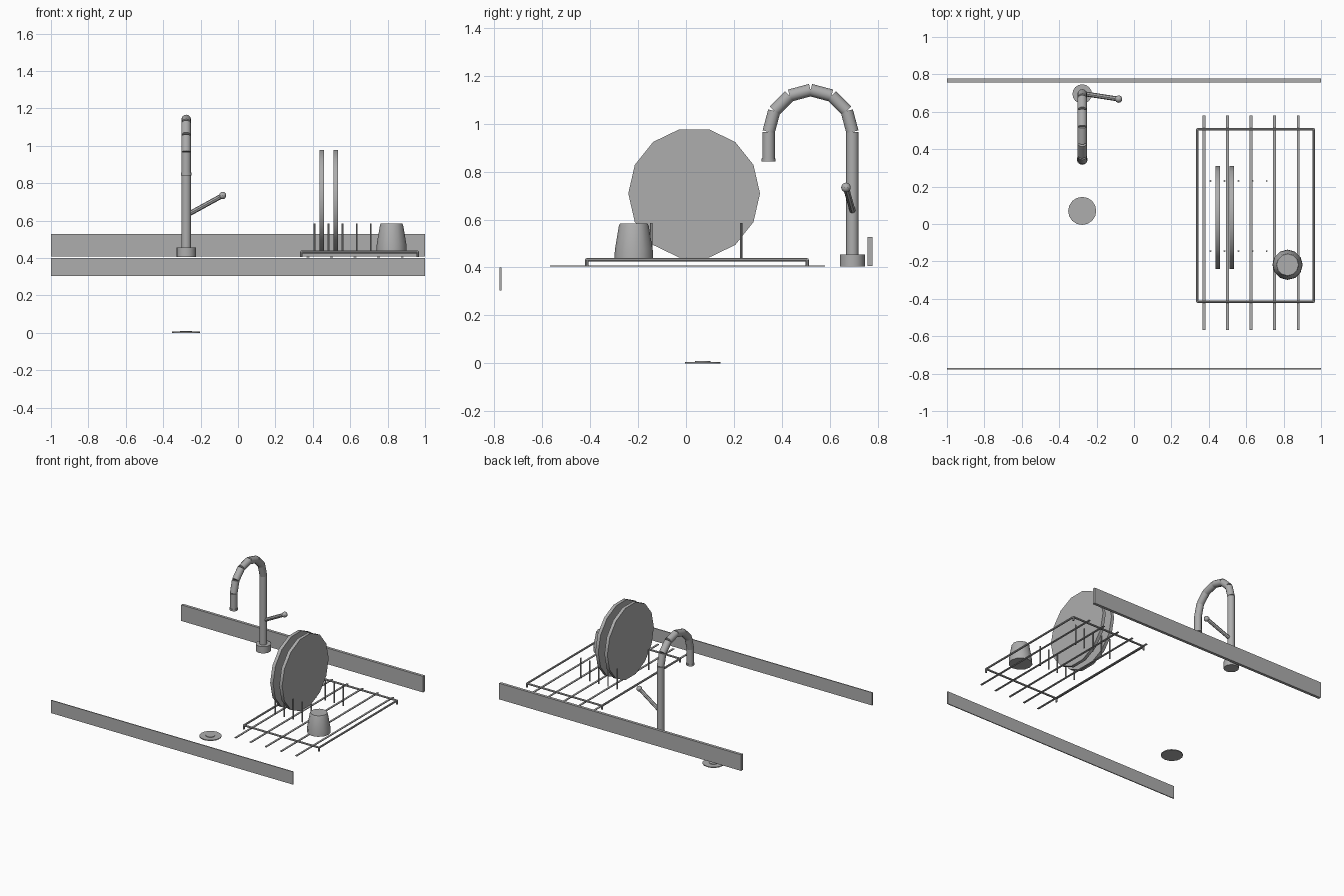
import bpy, bmesh, math
from mathutils import Vector, Matrix

if "Cube" in bpy.data.objects:
    bpy.data.objects.remove(bpy.data.objects["Cube"])

grey = bpy.data.materials.new("steel_grey")
grey.diffuse_color = (0.42, 0.42, 0.42, 1)
grey.use_nodes = True
grey.node_tree.nodes["Principled BSDF"].inputs["Base Color"].default_value = grey.diffuse_color


def finish(name, bm):
    """Turn a bmesh into a named object with smooth sides and sharp rims."""
    me = bpy.data.meshes.new(name)
    bm.to_mesh(me)
    bm.free()
    me.materials.append(grey)
    ob = bpy.data.objects.new(name, me)
    bpy.context.collection.objects.link(ob)
    bpy.ops.object.select_all(action='DESELECT')
    ob.select_set(True)
    bpy.context.view_layer.objects.active = ob
    bpy.ops.object.shade_smooth_by_angle(angle=math.radians(35))
    return ob


def rod(bm, a, b, r, r2=None, n=12):
    """Capped cylinder or cone from point a to point b."""
    a, b = Vector(a), Vector(b)
    d = b - a
    m = Matrix.Translation((a + b) / 2) @ d.to_track_quat('Z', 'X').to_matrix().to_4x4()
    bmesh.ops.create_cone(bm, cap_ends=True, segments=n, radius1=r,
                          radius2=r if r2 is None else r2, depth=d.length, matrix=m)


def box(bm, lo, hi):
    lo, hi = Vector(lo), Vector(hi)
    m = Matrix.Translation((lo + hi) / 2) @ Matrix.Diagonal((*(hi - lo), 1))
    bmesh.ops.create_cube(bm, size=1, matrix=m)


# Counter edges
bm = bmesh.new()
box(bm, (-1, 0.757, 0.407), (1, 0.778, 0.527))
finish("backsplash", bm)
bm = bmesh.new()
box(bm, (-1, -0.778, 0.304), (1, -0.771, 0.40))
finish("front_fascia", bm)

# Drain with a small raised centre
FX = -0.277
bm = bmesh.new()
rod(bm, (FX, 0.07, 0), (FX, 0.07, 0.006), 0.075, n=16)
rod(bm, (FX, 0.07, 0.006), (FX, 0.07, 0.01), 0.032, n=12)
finish("drain", bm)

# Faucet base, column and segmented gooseneck
FY, SY, TOP, R = 0.695, 0.345, 0.966, 0.026
bm = bmesh.new()
rod(bm, (FX, FY, 0.405), (FX, FY, 0.455), 0.052, n=16)
finish("faucet_base", bm)
bm = bmesh.new()
rod(bm, (FX, FY, 0.45), (FX, FY, TOP), R)
finish("faucet_column", bm)
bm = bmesh.new()
mid, rad = (FY + SY) / 2, (FY - SY) / 2
arc = [(FX, mid + rad * math.cos(math.pi * i / 6), TOP + rad * math.sin(math.pi * i / 6))
       for i in range(7)]
for a, b in zip(arc, arc[1:]):
    rod(bm, a, b, R)
finish("gooseneck", bm)
bm = bmesh.new()
rod(bm, (FX, SY, TOP), (FX, SY, 0.85), R)
rod(bm, (FX, SY, 0.856), (FX, SY, 0.842), 0.029)
finish("spout", bm)

# Lever with a ball end
tip = (-0.082, 0.668, 0.734)
bm = bmesh.new()
rod(bm, (-0.257, 0.695, 0.638), tip, 0.013, n=8)
bmesh.ops.create_uvsphere(bm, u_segments=10, v_segments=8, radius=0.02,
                          matrix=Matrix.Translation(tip))
finish("faucet_lever", bm)

# Drainboard strips
bm = bmesh.new()
for i in range(5):
    x = 0.374 + 0.1258 * i
    box(bm, (x - 0.007, -0.567, 0.403), (x + 0.007, 0.58, 0.408))
finish("drainboard_strips", bm)

# Rack frame with short corner feet
bm = bmesh.new()
x0, x1, y0, y1, z = 0.339, 0.961, -0.415, 0.506, 0.432
for x in (x0, x1):
    rod(bm, (x, y0, z), (x, y1, z), 0.007, n=8)
    for y in (y0, y1):
        rod(bm, (x, y, 0.405), (x, y, z), 0.007, n=8)
for y in (y0, y1):
    rod(bm, (x0, y, z), (x1, y, z), 0.007, n=8)
finish("rack_frame", bm)

# Two rows of plate pegs
bm = bmesh.new()
for i in range(5):
    for y in (-0.145, 0.23):
        x = 0.409 + 0.075 * i
        rod(bm, (x, y, 0.432), (x, y, 0.585), 0.005, n=6)
finish("rack_pegs", bm)

# Plates standing between the pegs
for i in range(2):
    x = 0.4465 + 0.075 * i
    bm = bmesh.new()
    rod(bm, (x - 0.012, 0.034, 0.709), (x + 0.012, 0.034, 0.709), 0.275, n=14)
    finish(f"plate_{i + 1}", bm)

# Upturned cup, lathed from a short profile
bm = bmesh.new()
profile = [(0, 0.437), (0.081, 0.437), (0.079, 0.475), (0.062, 0.575), (0.058, 0.583), (0, 0.583)]
vs = [bm.verts.new((r, 0, h)) for r, h in profile]
es = [bm.edges.new(p) for p in zip(vs, vs[1:])]
bmesh.ops.spin(bm, geom=vs + es, cent=(0, 0, 0), axis=(0, 0, 1), angle=2 * math.pi, steps=12)
bmesh.ops.remove_doubles(bm, verts=bm.verts[:], dist=0.0005)
bmesh.ops.recalc_face_normals(bm, faces=bm.faces[:])
bmesh.ops.translate(bm, verts=bm.verts[:], vec=(0.821, -0.218, 0))
finish("cup", bm)
